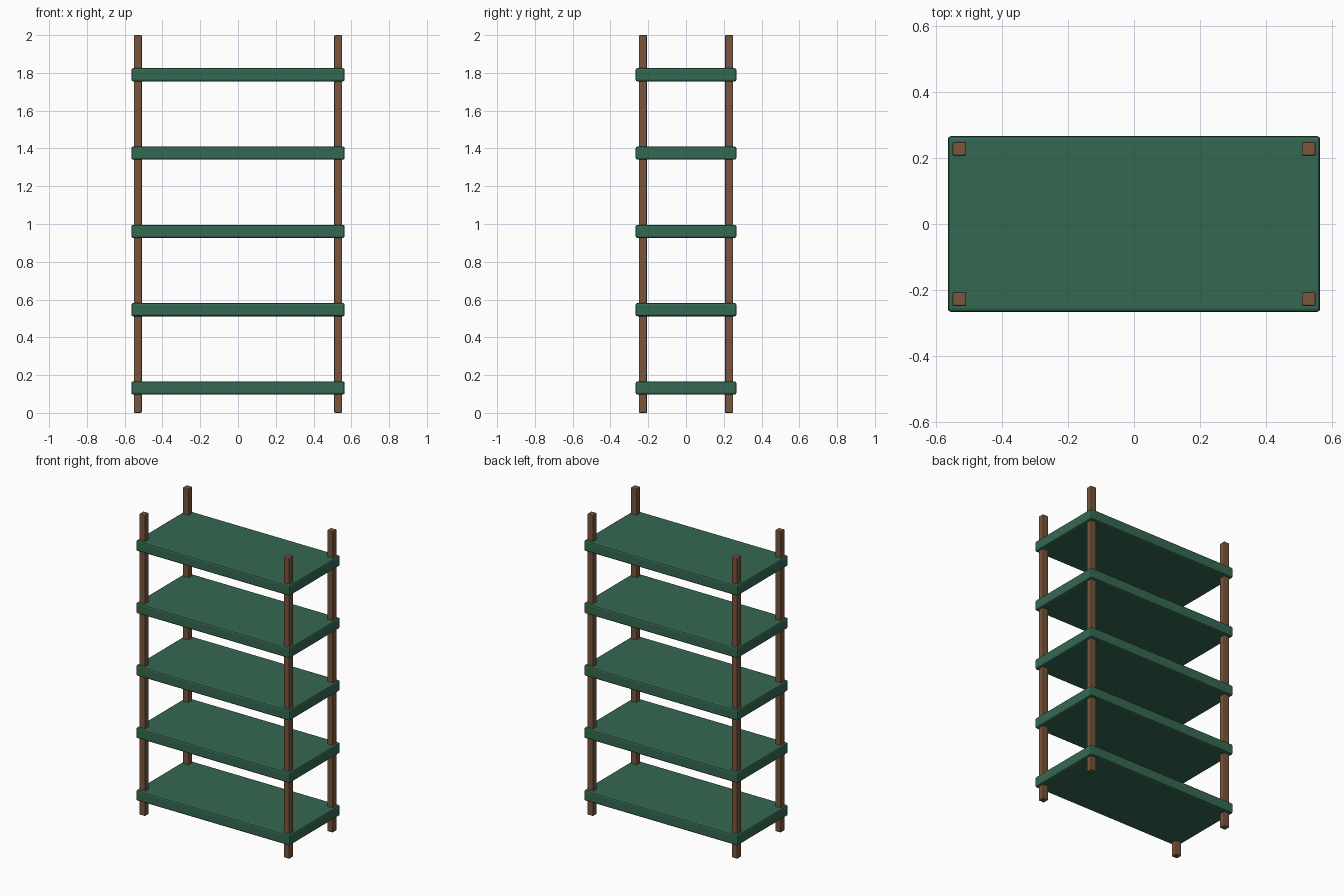
import bpy

cube = bpy.data.objects.get("Cube")
if cube:
    bpy.data.objects.remove(cube, do_unlink=True)


def make_material(name, rgb):
    mat = bpy.data.materials.new(name)
    mat.use_nodes = True
    colour = (*rgb, 1.0)
    mat.diffuse_color = colour
    mat.node_tree.nodes["Principled BSDF"].inputs["Base Color"].default_value = colour
    return mat


def rounded_box(name, size, location, bevel, mat):
    bpy.ops.mesh.primitive_cube_add(size=1, location=location)
    obj = bpy.context.object
    obj.name = name
    obj.scale = size
    bpy.ops.object.transform_apply(location=False, rotation=False, scale=True)
    obj.data.materials.append(mat)
    mod = obj.modifiers.new("soft_edges", "BEVEL")
    mod.width = bevel
    mod.segments = 2
    return obj


green = make_material("dark_green_paint", (0.036, 0.138, 0.084))
brown = make_material("brown_wood", (0.188, 0.093, 0.045))

# Five evenly spaced shelf boards
for i in range(5):
    rounded_box(f"shelf_{i + 1}", (1.13, 0.534, 0.07),
                (0, 0, 0.132 + i * 0.4145), 0.01, green)

# Four corner posts running through the boards
for side, x in (("right", -0.53), ("left", 0.53)):
    for end, y in (("front", -0.228), ("back", 0.228)):
        rounded_box(f"{end}_{side}_post", (0.042, 0.042, 2.0),
                    (x, y, 1.0), 0.005, brown)
